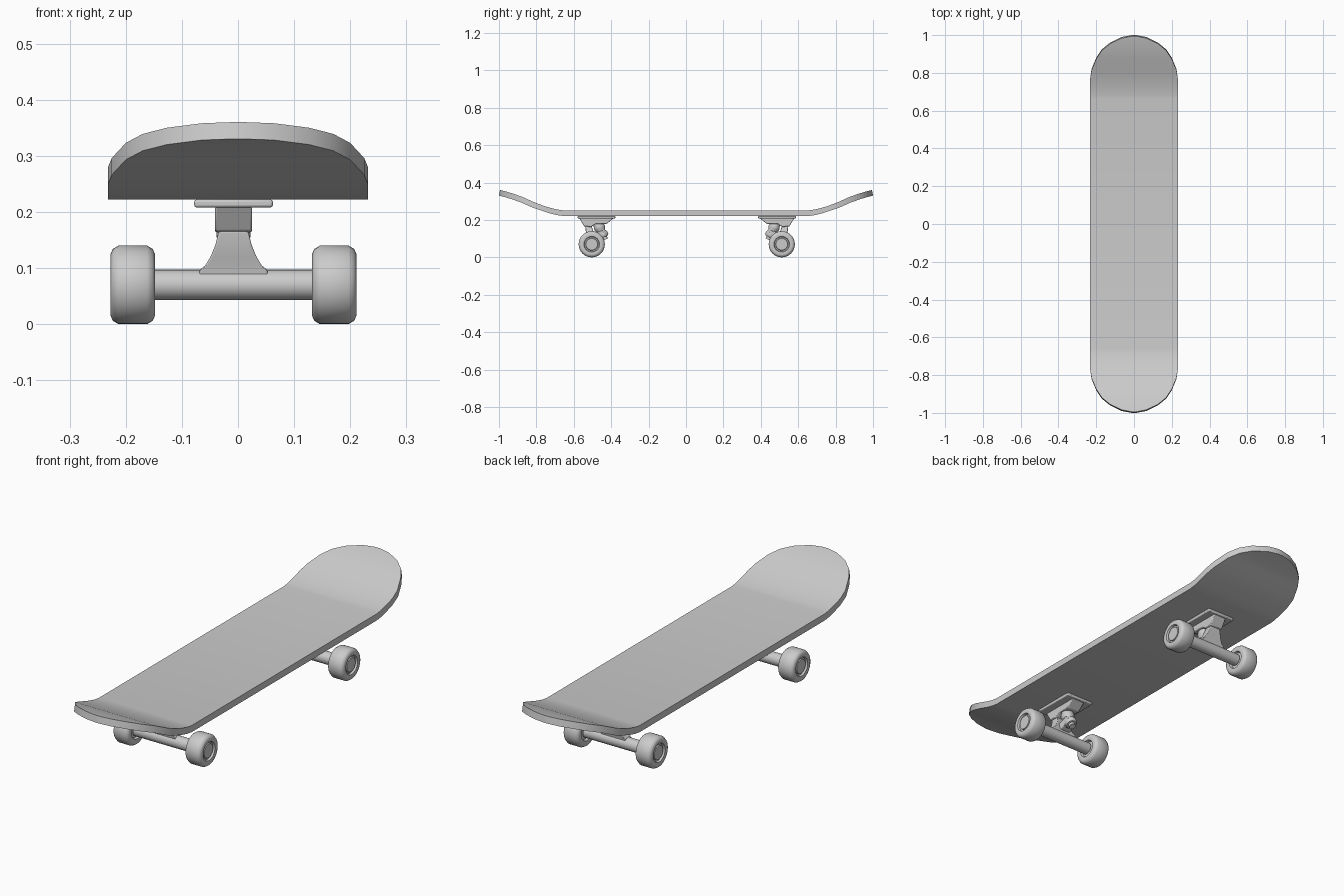
import bpy, bmesh, math
from mathutils import Vector, Matrix

cube = bpy.data.objects.get("Cube")
if cube:
    bpy.data.objects.remove(cube)

grey = bpy.data.materials.new("light_grey")
grey.use_nodes = True
grey.diffuse_color = (0.6, 0.6, 0.6, 1)
grey.node_tree.nodes["Principled BSDF"].inputs["Base Color"].default_value = (0.6, 0.6, 0.6, 1)

CX = -0.008  # sideways centre of both trucks


def finish(name, bm, angle=35, bevel=0):
    bmesh.ops.recalc_face_normals(bm, faces=bm.faces)
    mesh = bpy.data.meshes.new(name)
    bm.to_mesh(mesh)
    bm.free()
    mesh.materials.append(grey)
    obj = bpy.data.objects.new(name, mesh)
    bpy.context.collection.objects.link(obj)
    if bevel:
        mod = obj.modifiers.new("Bevel", "BEVEL")
        mod.width, mod.segments = bevel, 2
    bpy.ops.object.select_all(action="DESELECT")
    bpy.context.view_layer.objects.active = obj
    obj.select_set(True)
    bpy.ops.object.shade_smooth_by_angle(angle=math.radians(angle))
    return obj


def loft(name, rings, angle=35, bevel=0):
    """Skin equal-sized rings of points and cap both ends."""
    bm = bmesh.new()
    loops = [[bm.verts.new(p) for p in ring] for ring in rings]
    n = len(loops[0])
    for a, b in zip(loops, loops[1:]):
        for i in range(n):
            j = (i + 1) % n
            bm.faces.new((a[i], a[j], b[j], b[i]))
    bm.faces.new(loops[0])
    bm.faces.new(loops[-1])
    return finish(name, bm, angle, bevel)


def lathe(name, profile, start, direction, steps=32):
    """Turn (distance, radius) pairs about an axis."""
    turn = Vector(direction).to_track_quat("Z", "Y").to_matrix().to_4x4()
    place = Matrix.Translation(start) @ turn
    rings = [[place @ Vector((r * math.cos(t), r * math.sin(t), d))
              for t in (math.tau * i / steps for i in range(steps))]
             for d, r in profile]
    return loft(name, rings, 40)


def side_prism(name, outline, half, bevel=0):
    """Push a (y, z) outline sideways to both sides of the truck centre."""
    return loft(name, [[(CX + s * half, y, z) for y, z in outline] for s in (-1, 1)], bevel=bevel)


# Deck: cross-sections along its length, with raised rounded ends
half_stations = [(0, .232, .222), (.66, .232, .222), (.69, .232, .226), (.73, .232, .236),
                 (.77, .232, .249), (.82, .225, .266), (.88, .2, .293), (.925, .17, .309),
                 (.96, .127, .32), (.99, .065, .328), (1, .012, .33)]
stations = [(-y, w, z) for y, w, z in half_stations[:0:-1]] + half_stations
deck_rings = []
for y, w, z in stations:
    top_y = y - math.copysign(.006, y) if abs(y) > .8 else y
    deck_rings.append([(-w, y, z), (w, y, z), (w, top_y, z + .03), (-w, top_y, z + .03)])
loft("deck", deck_rings, 30)

wheel_profile = [(.012, .012), (.012, .036), (.002, .04), (0, .055), (.004, .064), (.014, .07),
                 (.065, .07), (.075, .064), (.079, .055), (.077, .042), (.068, .039),
                 (.068, .033), (.074, .031), (.074, .004)]


def truck(s, label):
    """s is the end of the board the truck belongs to: -1 front, 1 back."""
    off = .004
    ax = .508 * s + off

    def yz(points):
        return [(s * y + off, z) for y, z in points]

    # Mounting plate and tapered housing
    side_prism(label + "_mounting_plate",
               yz([(.382, .208), (.382, .222), (.583, .222), (.583, .208)]), .07, .004)
    side_prism(label + "_housing",
               yz([(.39, .21), (.575, .21), (.548, .165), (.51, .163), (.49, .178), (.43, .178)]),
               .033, .004)

    # Hanger: wide at the axle, narrowing to the pivot
    hanger = [(.062, .085, .486, .526), (.06, .097, .486, .528), (.05, .105, .488, .53),
              (.04, .122, .493, .535), (.032, .142, .5, .54), (.026, .166, .508, .543)]
    loft(label + "_hanger",
         [[(CX - w, s * a + off, z), (CX + w, s * a + off, z),
           (CX + w, s * b + off, z), (CX - w, s * b + off, z)] for w, z, a, b in hanger], 40, .003)
    side_prism(label + "_kingpin_seat",
               yz([(.505, .09), (.505, .125), (.45, .145), (.43, .128), (.47, .1)]), .026, .004)

    # Kingpin with bushings and nut, leaning inwards
    lathe(label + "_kingpin",
          [(0, .022), (.018, .03), (.03, .03), (.046, .022), (.05, .022), (.062, .028),
           (.075, .028), (.083, .022), (.083, .014), (.097, .014)],
          (CX, s * .478 + off, .182), (0, -s * .45, -.89), 20)

    # Axle between the wheels
    lathe(label + "_axle", [(-.145, .027), (.145, .027)], (CX, ax, .07), (1, 0, 0), 24)

    for side, word in ((1, "left"), (-1, "right")):
        lathe(label + "_" + word + "_wheel", wheel_profile,
              (CX + side * .14, ax, .07), (side, 0, 0))


truck(-1, "front")
truck(1, "back")
